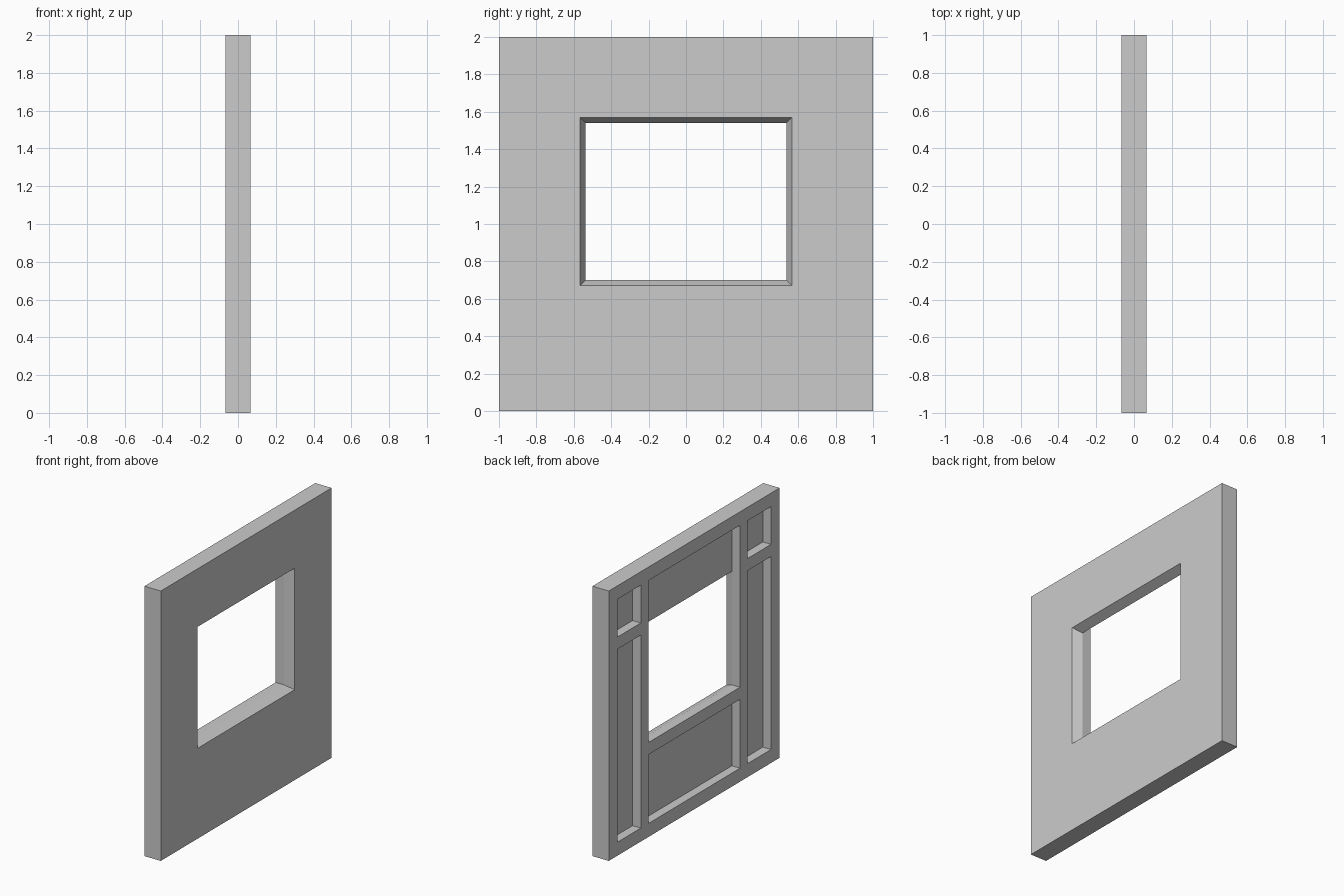
import bpy, bmesh

if "Cube" in bpy.data.objects:
    bpy.data.objects.remove(bpy.data.objects["Cube"])

T = 0.067           # half thickness of the wall
W, Z0, Z1 = 0.537, 0.70, 1.54   # window opening


def prism(name, a, b):
    """Solid between two rectangles (x, y0, y1, z0, z1) facing along x."""
    bm = bmesh.new()
    rings = []
    for x, y0, y1, z0, z1 in (a, b):
        rings.append([bm.verts.new((x, y, z)) for y, z in
                      ((y0, z0), (y1, z0), (y1, z1), (y0, z1))])
    r, s = rings
    bm.faces.new(r)
    bm.faces.new(s)
    for i in range(4):
        j = (i + 1) % 4
        bm.faces.new((r[i], r[j], s[j], s[i]))
    bmesh.ops.recalc_face_normals(bm, faces=bm.faces)
    me = bpy.data.meshes.new(name)
    bm.to_mesh(me)
    bm.free()
    ob = bpy.data.objects.new(name, me)
    bpy.context.collection.objects.link(ob)
    return ob


def carve(target, cutter):
    mod = target.modifiers.new(cutter.name, 'BOOLEAN')
    mod.operation = 'DIFFERENCE'
    mod.solver = 'EXACT'
    mod.object = cutter
    bpy.context.view_layer.objects.active = target
    bpy.ops.object.modifier_apply(modifier=mod.name)
    bpy.data.objects.remove(cutter, do_unlink=True)


# Solid wall panel
wall = prism("window_wall", (-T, -1, 1, 0, 2), (T, -1, 1, 0, 2))

# Recessed bays between the studs, half the wall deep
bays = [(-W, W, Z0, 1.90), (-W, W, 0.10, 0.61)]
for s in (-1, 1):
    y0, y1 = sorted((s * 0.625, s * 0.90))
    bays += [(y0, y1, 0.10, 1.53), (y0, y1, 1.62, 1.90)]
for bay in bays:
    carve(wall, prism("bay_cutter", (-T - 0.1, *bay), (0, *bay)))


# Window opening, splayed outwards on the flat side
def splay(x):
    g = 0.03 * x / T
    return (x, -W - g, W + g, Z0 - g, Z1 + g)


carve(wall, prism("window_cutter", splay(-0.03), splay(T + 0.03)))
